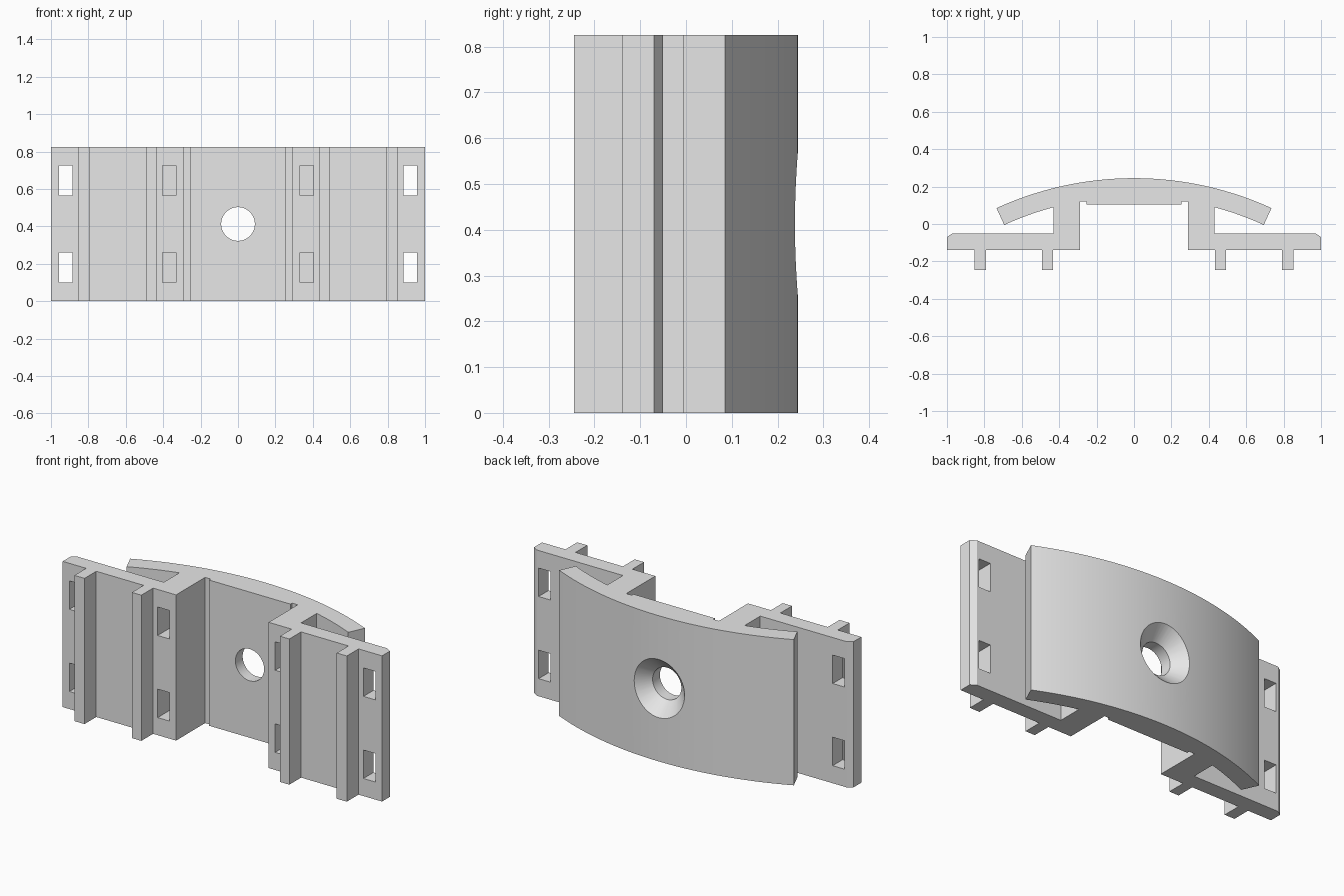
import bpy, bmesh, math
from mathutils import Matrix, Vector

old = bpy.data.objects.get("Cube")
if old:
    bpy.data.objects.remove(old, do_unlink=True)

HEIGHT = 0.825
MID = HEIGHT / 2
RADIUS, THICK = 1.768, 0.099           # curved back plate
CENTRE_Y = 0.245 - RADIUS
END_ANGLE = math.asin(0.735 / RADIUS)

grey = bpy.data.materials.new("light grey plastic")
grey.use_nodes = True
colour = (0.8, 0.8, 0.8, 1)
grey.diffuse_color = colour
grey.node_tree.nodes["Principled BSDF"].inputs["Base Color"].default_value = colour


def arc(radius, start, end, steps):
    angles = [start + (end - start) * i / steps for i in range(steps + 1)]
    return [(radius * math.sin(a), CENTRE_Y + radius * math.cos(a)) for a in angles]


def finish(name, bm):
    bmesh.ops.recalc_face_normals(bm, faces=bm.faces)
    mesh = bpy.data.meshes.new(name)
    bm.to_mesh(mesh)
    bm.free()
    mesh.materials.append(grey)
    obj = bpy.data.objects.new(name, mesh)
    bpy.context.collection.objects.link(obj)
    return obj


# Right half of the bracket cross-section, from the middle of the front outwards
inner_radius = RADIUS - THICK
leg_angle = math.asin(0.43 / inner_radius)
half = [(0.255, 0.105), (0.255, 0.12), (0.29, 0.12), (0.29, -0.14),
        (0.434, -0.14), (0.434, -0.245), (0.493, -0.245), (0.493, -0.14),
        (0.79, -0.14), (0.79, -0.245), (0.853, -0.245), (0.853, -0.14),
        (1, -0.14), (1, -0.07), (0.97, -0.05), (0.43, -0.05)]
half += arc(inner_radius, leg_angle, END_ANGLE, 12)
half += arc(RADIUS, END_ANGLE, 0, 32)
profile = half + [(-x, y) for x, y in reversed(half[:-1])]

# Bracket body, extruded upwards
bm = bmesh.new()
face = bm.faces.new([bm.verts.new((x, y, 0)) for x, y in profile])
grown = bmesh.ops.extrude_face_region(bm, geom=[face])["geom"]
bmesh.ops.translate(bm, vec=(0, 0, HEIGHT),
                    verts=[v for v in grown if isinstance(v, bmesh.types.BMVert)])
bracket = finish("bracket", bm)

# Strap slots: through the side flanges, blind in the legs
bm = bmesh.new()
for side in (-1, 1):
    for z in (0.18, 0.645):
        for x, back in ((0.921, 0.05), (0.368, -0.03)):
            front = -0.2
            place = Matrix.Translation((side * x, (front + back) / 2, z))
            size = Matrix.Diagonal((0.074, back - front, 0.161, 1))
            bmesh.ops.create_cube(bm, size=1, matrix=place @ size)
slots = finish("slot_cutter", bm)

# Countersunk screw hole, as a turned profile along y
bm = bmesh.new()
points = [(0, 0), (0.09, 0), (0.09, 0.17), (0.185, 0.265), (0, 0.265)]
verts = [bm.verts.new((r, y, MID)) for r, y in points]
edges = [bm.edges.new(pair) for pair in zip(verts, verts[1:])]
bmesh.ops.spin(bm, geom=verts + edges, cent=Vector((0, 0, MID)), axis=(0, 1, 0),
               angle=math.tau, steps=48)
bmesh.ops.remove_doubles(bm, verts=bm.verts, dist=0.0001)
hole = finish("screw_hole_cutter", bm)

bpy.ops.object.select_all(action="DESELECT")
bpy.context.view_layer.objects.active = bracket
bracket.select_set(True)
for cutter in (slots, hole):
    cut = bracket.modifiers.new(cutter.name, "BOOLEAN")
    cut.operation = "DIFFERENCE"
    cut.solver = "EXACT"
    cut.object = cutter
    bpy.ops.object.modifier_apply(modifier=cut.name)
    bpy.data.objects.remove(cutter, do_unlink=True)

bpy.ops.object.shade_smooth_by_angle(angle=math.radians(20))
